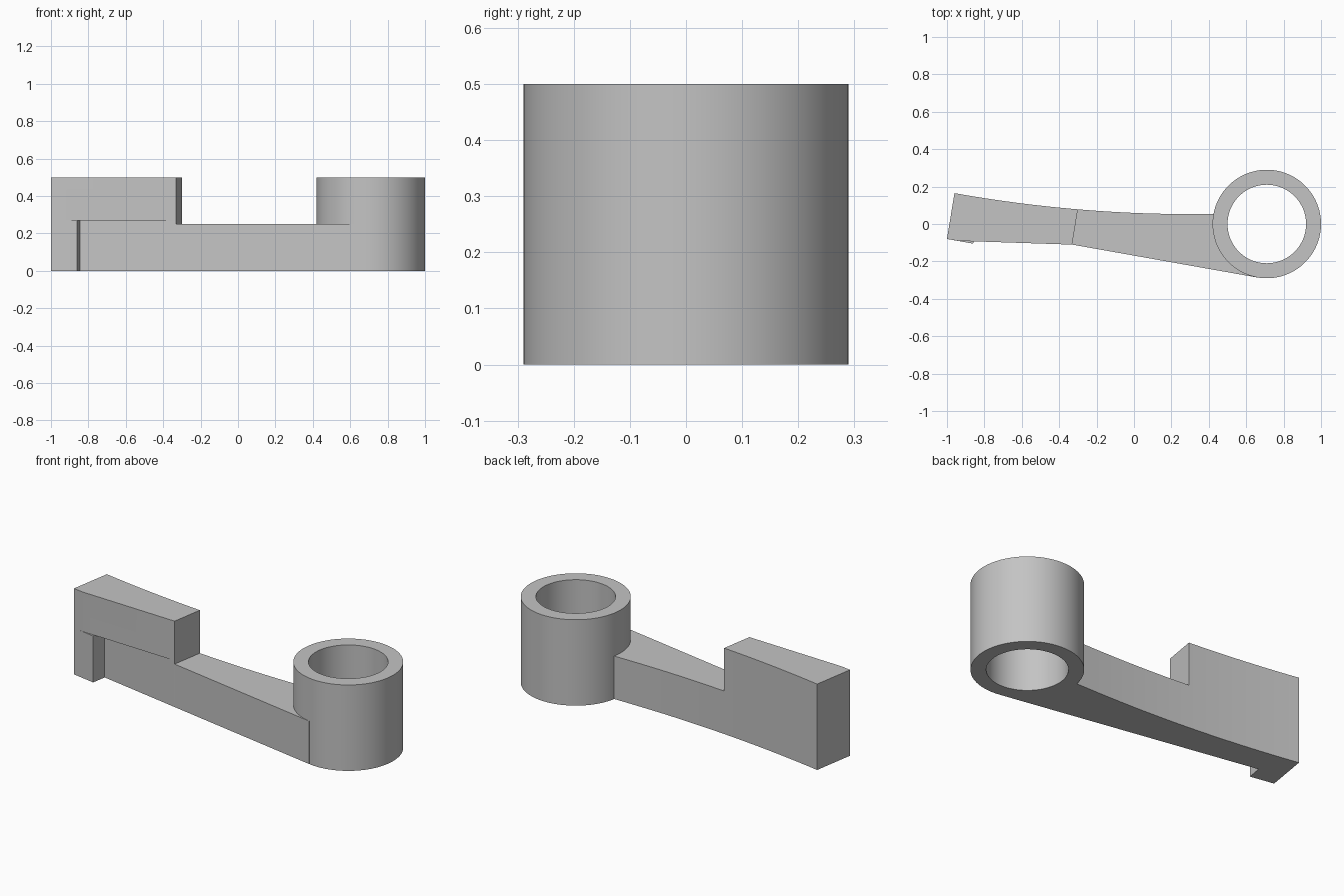
import bpy
import bmesh
from math import cos, sin, tau, radians

cube = bpy.data.objects.get("Cube")
if cube:
    bpy.data.objects.remove(cube)

grey = bpy.data.materials.new("plain grey")
grey.use_nodes = True
grey.diffuse_color = (0.55, 0.55, 0.55, 1)
grey.node_tree.nodes["Principled BSDF"].inputs["Base Color"].default_value = grey.diffuse_color

RING_X, OUTER, INNER = 0.71, 0.29, 0.21
HEIGHT, ARM_TOP, RECESS_TOP = 0.5, 0.25, 0.27


def prism(name, outline, low, high):
    """Extrude a counter-clockwise plan outline between two heights."""
    bm = bmesh.new()
    base = bm.faces.new([bm.verts.new((x, y, low)) for x, y in outline])
    result = bmesh.ops.extrude_face_region(bm, geom=[base], use_keep_orig=True)
    tops = [v for v in result["geom"] if isinstance(v, bmesh.types.BMVert)]
    bmesh.ops.translate(bm, verts=tops, vec=(0, 0, high - low))
    bmesh.ops.recalc_face_normals(bm, faces=bm.faces)
    mesh = bpy.data.meshes.new(name)
    bm.to_mesh(mesh)
    bm.free()
    mesh.materials.append(grey)
    obj = bpy.data.objects.new(name, mesh)
    bpy.context.collection.objects.link(obj)
    return obj


def circle(radius, count=96):
    return [(RING_X + radius * cos(tau * i / count), radius * sin(tau * i / count))
            for i in range(count)]


def combine(target, tool, operation):
    """Apply a boolean and discard its tool."""
    mod = target.modifiers.new(operation.lower(), "BOOLEAN")
    mod.operation, mod.solver, mod.object = operation, "EXACT", tool
    bpy.context.view_layer.objects.active = target
    bpy.ops.object.modifier_apply(modifier=mod.name)
    bpy.data.objects.remove(tool)


def front_line(x):
    """Straight front side of the arm, tangent to the ring."""
    return -0.286 - 0.1777 * (x - 0.659)


def back_curve(x):
    """Gently bowed back side of the arm."""
    return 0.053 + 0.0705 * max(0, 0.3 - x) ** 2


# Arm with its raised end block, full height at first
steps = 24
back = [(0.3 - 1.26 * i / steps, back_curve(0.3 - 1.26 * i / steps))
        for i in range(steps + 1)]
front = [(-1, -0.08), (-0.94, -0.09), (-0.33, front_line(-0.33)),
         (0.659, -0.286)]
arm = prism("lever_arm", front + [(RING_X, 0), (RING_X, 0.053)] + back, 0, HEIGHT)

# Lower the arm between the block and the ring
combine(arm, prism("step_cutter",
                   [(-0.346, -0.2), (1.2, -0.5), (1.2, 0.5), (-0.28, 0.2)],
                   ARM_TOP, HEIGHT + 0.1), "DIFFERENCE")

# Recess under the block, behind the small end tab
combine(arm, prism("recess_cutter",
                   [(-0.876, -0.2), (-0.335, -0.2), (-0.335, front_line(-0.335)),
                    (-0.845, front_line(-0.845))],
                   -0.1, RECESS_TOP), "DIFFERENCE")

# End tab, standing slightly proud of the block
combine(arm, prism("end_tab",
                   [(-1, -0.08), (-0.86, -0.105), (-0.845, front_line(-0.845)),
                    (-0.985, 0.01)],
                   0, RECESS_TOP), "UNION")

# Ring and its bore
combine(arm, prism("ring", circle(OUTER), 0, HEIGHT), "UNION")
combine(arm, prism("bore_cutter", circle(INNER), -0.1, HEIGHT + 0.1), "DIFFERENCE")

# Smooth curved sides, crisp corners
bpy.ops.object.select_all(action="DESELECT")
arm.select_set(True)
bpy.context.view_layer.objects.active = arm
bpy.ops.object.shade_smooth_by_angle(angle=radians(25))
